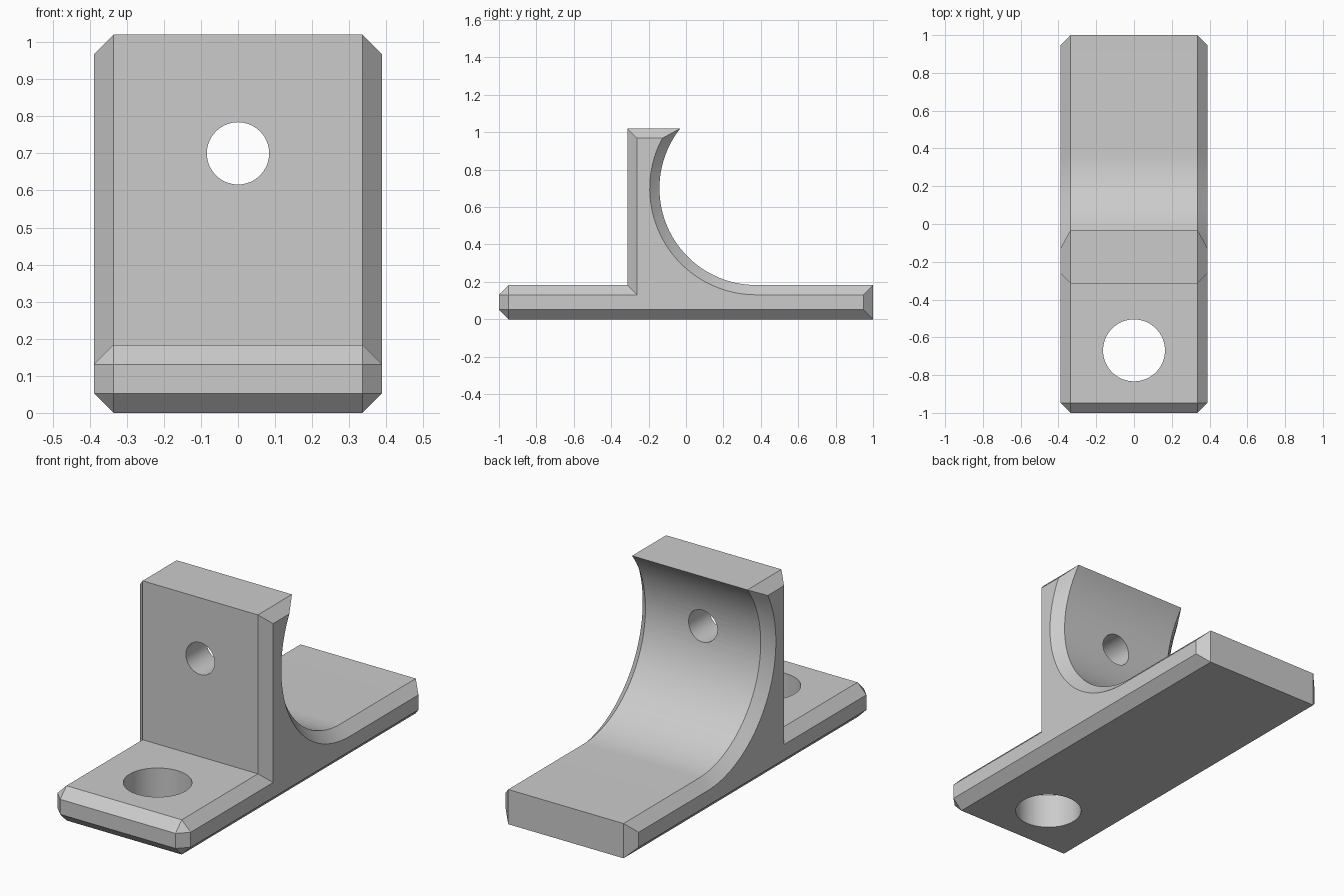
import bpy, bmesh, math

if "Cube" in bpy.data.objects:
    bpy.data.objects.remove(bpy.data.objects["Cube"])

HALF_W, C = 0.388, 0.052          # half width and chamfer size
TOP, PLATE = 1.02, 0.183          # wall height and plate thickness
ARC_Y, ARC_Z, ARC_R = 0.375, 0.70, 0.517
STEPS = 40

grey = bpy.data.materials.new("light_grey")
grey.diffuse_color = (0.6, 0.6, 0.6, 1)
grey.use_nodes = True
grey.node_tree.nodes["Principled BSDF"].inputs["Base Color"].default_value = grey.diffuse_color


def arc(radius, top):
    """Concave cradle from the plate up to the given height, as (y, z)."""
    start = 1.5 * math.pi
    end = math.pi - math.asin((top - ARC_Z) / radius)
    return [(ARC_Y + radius * math.cos(a), ARC_Z + radius * math.sin(a))
            for a in (start + (end - start) * i / STEPS for i in range(STEPS + 1))]


# Side profile of the middle, and the matching inset profile of the side faces
lo, hi = C, PLATE - C
outer = [(-1 + C, 0), (1, 0), (1, PLATE)] + arc(ARC_R, TOP) + [
    (-0.314, TOP), (-0.314, PLATE), (-1 + C, PLATE), (-1, hi), (-1, lo)]
inset = [(-1 + C, lo), (1 - C, lo), (1 - C, hi)] + arc(ARC_R + C, TOP - C) + [
    (-0.314 + C, TOP - C), (-0.314 + C, hi), (-1 + C, hi), (-1 + C, hi), (-1 + C, lo)]

# Bracket body: loft across the four sections
bm = bmesh.new()
sections = []
for x, profile in ((-HALF_W, inset), (-HALF_W + C, outer),
                   (HALF_W - C, outer), (HALF_W, inset)):
    cache = {}
    sections.append([cache.setdefault(p, None) or cache.update({p: bm.verts.new((x, *p))})
                     or cache[p] for p in profile])


def add_face(verts):
    verts = list(dict.fromkeys(verts))
    if len(verts) > 2:
        bm.faces.new(verts)


n = len(outer)
for a, b in zip(sections, sections[1:]):
    for i in range(n):
        j = (i + 1) % n
        add_face([a[i], a[j], b[j], b[i]])
add_face(sections[0][::-1])
add_face(sections[-1])
bmesh.ops.recalc_face_normals(bm, faces=bm.faces)
mesh = bpy.data.meshes.new("bracket")
bm.to_mesh(mesh)
bm.free()
mesh.materials.append(grey)
bracket = bpy.data.objects.new("bracket", mesh)
bpy.context.collection.objects.link(bracket)


# Screw holes through the plate and the wall
def drill(name, radius, depth, location, rotation=(0, 0, 0)):
    bpy.ops.mesh.primitive_cylinder_add(vertices=64, radius=radius, depth=depth,
                                        location=location, rotation=rotation)
    cutter = bpy.context.object
    cutter.name = name
    cutter.data.materials.append(grey)
    mod = bracket.modifiers.new(name, "BOOLEAN")
    mod.operation, mod.solver, mod.object = "DIFFERENCE", "EXACT", cutter
    bpy.context.view_layer.objects.active = bracket
    bpy.ops.object.modifier_apply(modifier=mod.name)
    bpy.data.objects.remove(cutter)


drill("plate_hole", 0.164, 0.6, (0, -0.669, 0.1))
drill("wall_hole", 0.084, 0.6, (0, -0.2, ARC_Z), (math.pi / 2, 0, 0))

bpy.ops.object.select_all(action="DESELECT")
bracket.select_set(True)
bpy.context.view_layer.objects.active = bracket
bpy.ops.object.shade_smooth_by_angle(angle=math.radians(25))
